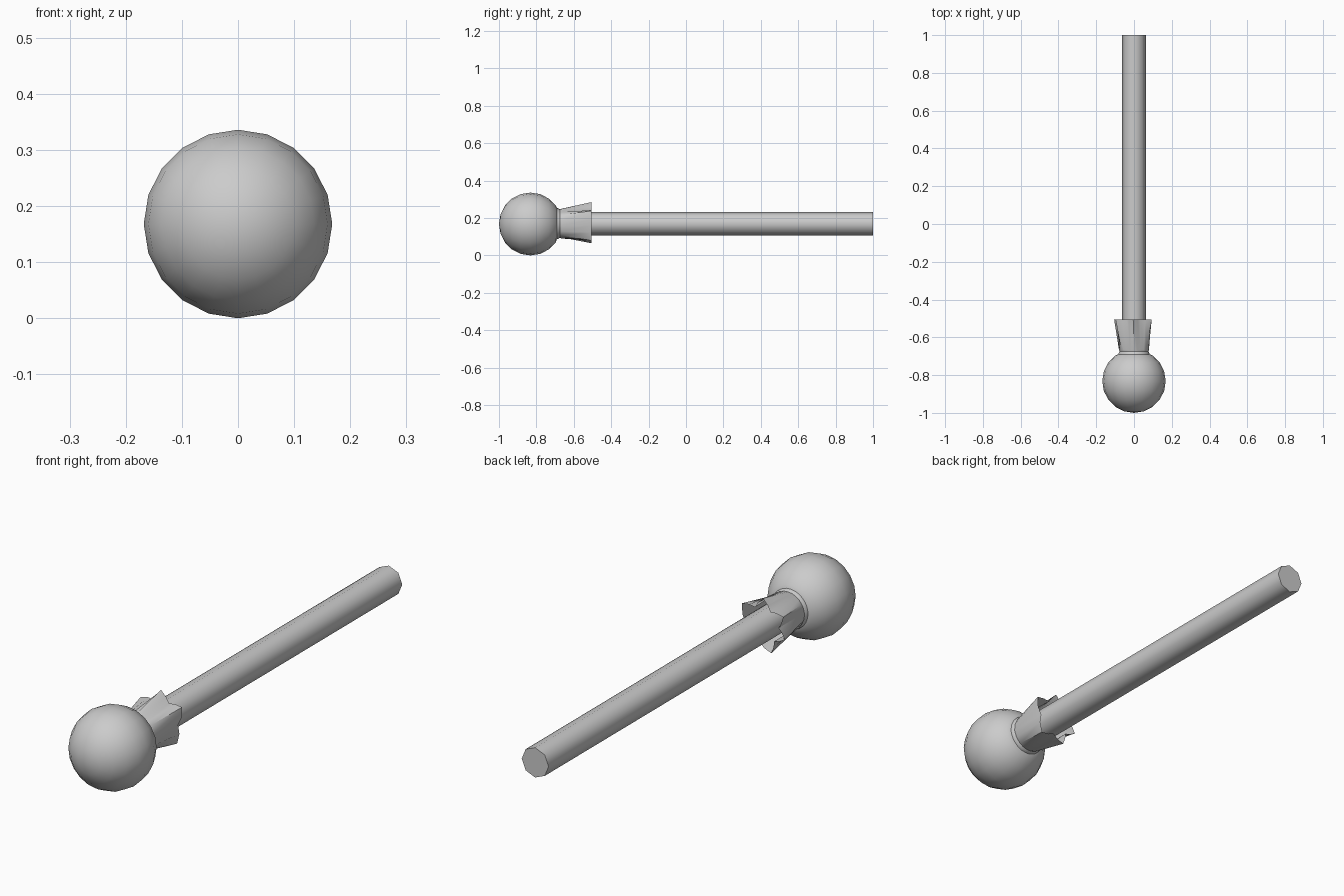
import bpy, bmesh
from math import sin, cos, pi, radians

if "Cube" in bpy.data.objects:
    bpy.data.objects.remove(bpy.data.objects["Cube"])

CZ = 0.17      # height of the long axis


def loft(name, rings, angle, cap_start=False, cap_end=False):
    """Skin a list of equal-length rings of points along y."""
    bm = bmesh.new()
    loops = [[bm.verts.new(p) for p in ring] for ring in rings]
    n = len(loops[0])
    for a, b in zip(loops, loops[1:]):
        for i in range(n):
            j = (i + 1) % n
            bm.faces.new((a[i], a[j], b[j], b[i]))
    if cap_start:
        bm.faces.new(loops[0])
    if cap_end:
        bm.faces.new(loops[-1][::-1])
    bmesh.ops.remove_doubles(bm, verts=bm.verts, dist=1e-5)
    bmesh.ops.recalc_face_normals(bm, faces=bm.faces)
    me = bpy.data.meshes.new(name)
    bm.to_mesh(me)
    bm.free()
    ob = bpy.data.objects.new(name, me)
    bpy.context.collection.objects.link(ob)
    bpy.ops.object.select_all(action='DESELECT')
    ob.select_set(True)
    bpy.context.view_layer.objects.active = ob
    bpy.ops.object.shade_smooth_by_angle(angle=radians(angle))
    return ob


def circle(r, y, n, z=CZ):
    return [(r * cos(2 * pi * i / n), y, z + r * sin(2 * pi * i / n)) for i in range(n)]


# Candy ball: 20-sided sphere whose poles lie on the y axis, closing onto the neck
R, CY = 0.168, -0.832
ball = [circle(max(R * sin(pi * k / 10), 1e-7), CY - R * cos(pi * k / 10), 20, R)
        for k in range(0, 9)]
ball.append(circle(0.083, -0.69, 20))
loft("candy_ball", ball, 50)

# Stick: octagonal rod
loft("stick", [circle(0.0625, -0.8, 8), circle(0.0625, 1.0, 8)], 60, True, True)

# Wrapper skirt: tied neck, then a flare ending in pointed, scalloped folds
tips = [(36, 0.116), (92, 0.115), (148, 0.115), (197, 0.110), (248, 0.113), (308, 0.115)]
star = []      # (angle, end radius)
for k, (a0, r0) in enumerate(tips):
    a1, r1 = tips[(k + 1) % len(tips)]
    if a1 < a0:
        a1 += 360
    for s in range(4):
        f = s / 4
        tip_r = r0 + (r1 - r0) * f
        valley = 0.076
        w = abs(cos(pi * f)) ** 2.2
        star.append((radians(a0 + (a1 - a0) * f), valley + (tip_r - valley) * w))


def skirt_ring(y, r, t):
    return [((r + (e - r) * t) * cos(a), y, CZ + (r + (e - r) * t) * sin(a)) for a, e in star]


loft("wrapper_skirt", [skirt_ring(-0.705, 0.083, 0), skirt_ring(-0.685, 0.083, 0),
                       skirt_ring(-0.675, 0.077, 0), skirt_ring(-0.665, 0.080, 0),
                       skirt_ring(-0.505, 0.080, 1)], 35)
